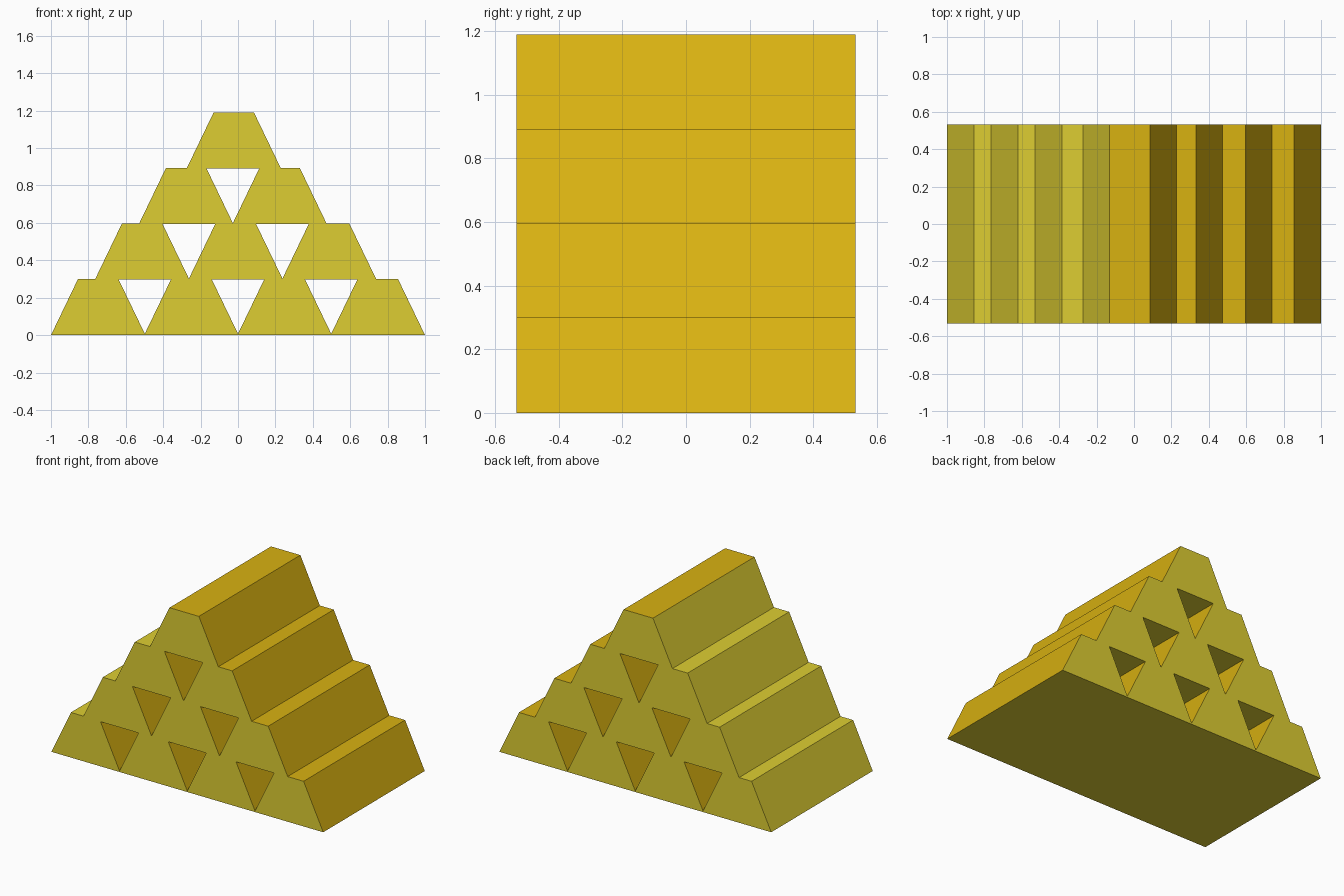
import bpy

if "Cube" in bpy.data.objects:
    bpy.data.objects.remove(bpy.data.objects["Cube"])

BASE, TOP, HEIGHT, DEPTH = 0.505, 0.216, 0.30, 1.066
LAYER = 0.2967  # each row sinks slightly into the one below


def material(name, rgb):
    m = bpy.data.materials.new(name)
    lin = [((c / 255 + 0.055) / 1.055) ** 2.4 if c > 10 else c / 255 / 12.92 for c in rgb]
    m.diffuse_color = (*lin, 1)
    m.use_nodes = True
    m.node_tree.nodes["Principled BSDF"].inputs["Base Color"].default_value = m.diffuse_color
    return m


gold = material("rich gold", (217, 178, 17))
pale = material("pale yellow gold", (222, 206, 50))


def bar(name, x, z, left_pale, top_pale):
    """Trapezoid ingot running along y; ends and underside are pale."""
    profile = [(-BASE / 2, 0), (BASE / 2, 0), (TOP / 2, HEIGHT), (-TOP / 2, HEIGHT)]
    verts = [(px, y, pz) for y in (-DEPTH / 2, DEPTH / 2) for px, pz in profile]
    faces = [(0, 1, 2, 3), (7, 6, 5, 4)]
    faces += [(i, i + 4, (i + 1) % 4 + 4, (i + 1) % 4) for i in range(4)]
    mesh = bpy.data.meshes.new(name)
    mesh.from_pydata(verts, [], faces)
    mesh.materials.append(gold)
    mesh.materials.append(pale)
    mesh.update()
    for p in mesh.polygons:
        n = p.normal
        is_end = abs(n.y) > 0.9
        is_bottom = n.z < -0.9
        is_left = n.x < -0.5 and left_pale
        is_top = n.z > 0.9 and top_pale
        p.material_index = int(is_end or is_bottom or is_left or is_top)
    ob = bpy.data.objects.new(name, mesh)
    ob.location = (x, 0, z)
    bpy.context.collection.objects.link(ob)


# Rows of the stack: (number of bars, row centre, spacing)
rows = [(4, 0.0, 0.4983), (3, -0.0125, 0.50), (2, -0.0275, 0.50), (1, -0.0225, 0.50)]
for r, (count, centre, pitch) in enumerate(rows):
    for i in range(count):
        x = centre + (i - (count - 1) / 2) * pitch
        # the outer left bars show pale slopes and steps
        bar(f"ingot_row{r + 1}_{i + 1}", x, r * LAYER, i == 0, i == 0 and r < 3)
